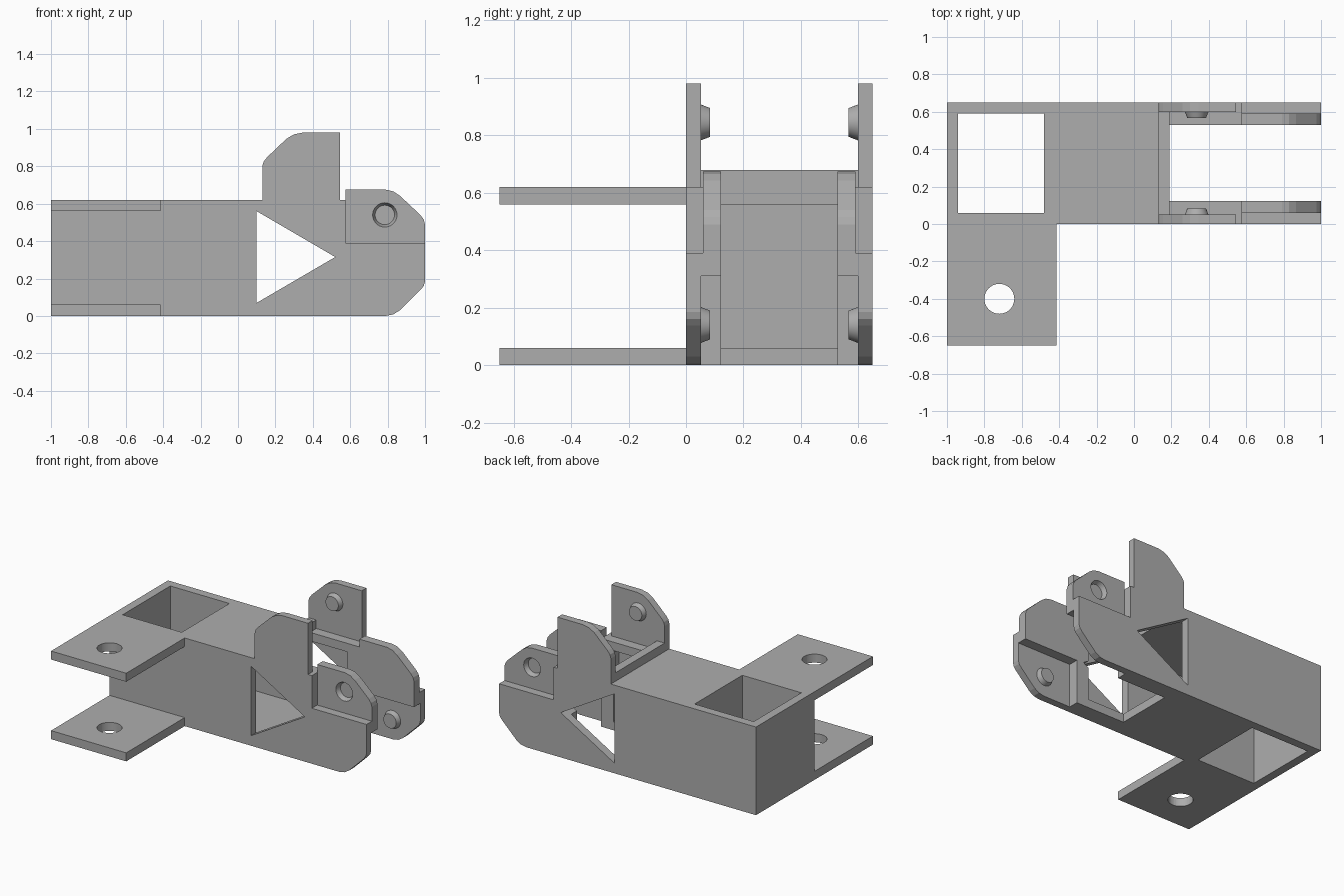
import bpy, bmesh, math
from mathutils import Matrix

if "Cube" in bpy.data.objects:
    bpy.data.objects.remove(bpy.data.objects["Cube"])

MID = 0.325  # mirror plane of the hinge arms

grey = bpy.data.materials.new("plain_grey")
grey.diffuse_color = (0.42, 0.42, 0.42, 1)
grey.use_nodes = True
grey.node_tree.nodes["Principled BSDF"].inputs["Base Color"].default_value = grey.diffuse_color


def finish(name, bm):
    """Store a bmesh as an object whose origin lies on the mirror plane."""
    bmesh.ops.recalc_face_normals(bm, faces=bm.faces[:])
    bm.transform(Matrix.Translation((0, -MID, 0)))
    me = bpy.data.meshes.new(name)
    bm.to_mesh(me)
    bm.free()
    me.materials.append(grey)
    ob = bpy.data.objects.new(name, me)
    ob.location.y = MID
    bpy.context.collection.objects.link(ob)
    return ob


def prism(name, points, y0, y1):
    """Extrude an XZ outline from y0 to y1."""
    bm = bmesh.new()
    face = bm.faces.new([bm.verts.new((x, y0, z)) for x, z in points])
    ext = bmesh.ops.extrude_face_region(bm, geom=[face])
    verts = [v for v in ext["geom"] if isinstance(v, bmesh.types.BMVert)]
    bmesh.ops.translate(bm, verts=verts, vec=(0, y1 - y0, 0))
    return finish(name, bm)


def box(name, x, y, z):
    return prism(name, [(x[0], z[0]), (x[1], z[0]), (x[1], z[1]), (x[0], z[1])], *y)


def cone(name, centre, r1, r2, depth, axis="Y"):
    """Tapered cylinder; r1 is the radius at the low end of the axis."""
    bm = bmesh.new()
    rot = Matrix.Rotation(-math.pi / 2, 4, "X") if axis == "Y" else Matrix()
    bmesh.ops.create_cone(bm, cap_ends=True, segments=40, radius1=r1, radius2=r2,
                          depth=depth, matrix=Matrix.Translation(centre) @ rot)
    return finish(name, bm)


def cut(ob, *cutters):
    for c in cutters:
        m = ob.modifiers.new("cut", "BOOLEAN")
        m.operation, m.solver, m.object = "DIFFERENCE", "EXACT", c
        c.hide_render = True
        c.hide_set(True)


def mirror(ob):
    m = ob.modifiers.new("both_sides", "MIRROR")
    m.use_axis = (False, True, False)
    m.use_mirror_merge = False


def smooth(ob):
    bpy.ops.object.select_all(action="DESELECT")
    ob.select_set(True)
    bpy.context.view_layer.objects.active = ob
    bpy.ops.object.shade_smooth_by_angle(angle=math.radians(25))


# Hollow main body with square well, inner cavity, open slot and side windows
body = box("main_body", (-1, 0.575), (0, 0.65), (0, 0.62))
cut(body,
    box("well_cutter", (-0.94, -0.48), (0.06, 0.59), (-0.1, 0.8)),
    box("cavity_cutter", (-0.42, 0.48), (0.06, 0.59), (0.06, 0.56)),
    box("slot_cutter", (0.19, 0.8), (0.122, 0.528), (-0.1, 0.8)),
    prism("window_cutter", [(0.1, 0.07), (0.52, 0.315), (0.1, 0.56)], -0.1, 0.75))

# Raised bar across the slot end
box("cross_bar", (0.13, 0.19), (0.052, 0.598), (0.62, 0.68))

# Two side flanges with a pin hole
for name, z in (("lower_flange", 0), ("upper_flange", 0.56)):
    flange = box(name, (-1, -0.415), (-0.65, 0), (z, z + 0.06))
    cut(flange, cone(name + "_hole_cutter", (-0.72, -0.4, z + 0.03), 0.08, 0.08, 0.2, "Z"))

# Upright tabs with rounded, sloped shoulder
mirror(prism("upright_tab", [(0.545, 0.62), (0.545, 0.98), (0.345, 0.98), (0.30, 0.971),
                             (0.26, 0.948), (0.155, 0.848), (0.137, 0.825), (0.13, 0.80),
                             (0.13, 0.62)], 0, 0.052))

# Hinge arms: outer step above, inner recess below, dimple outside
arm = prism("hinge_arm", [(0.575, 0), (0.79, 0), (0.83, 0.008), (0.865, 0.03),
                          (0.975, 0.138), (0.993, 0.16), (1, 0.185),
                          (1, 0.49), (0.993, 0.515), (0.975, 0.54),
                          (0.865, 0.643), (0.83, 0.666), (0.79, 0.675), (0.575, 0.675)], 0, 0.122)
cut(arm,
    box("outer_step_cutter", (0.5, 1.1), (-0.1, 0.06), (0.39, 0.8)),
    box("inner_recess_cutter", (0.5, 1.1), (0.052, 0.2), (-0.1, 0.31)),
    cone("dimple_cutter", (0.785, 0.075, 0.54), 0.066, 0.052, 0.034))
mirror(arm)

# Tapered pivot pegs
for name, x, z in (("arm_peg", 0.785, 0.14), ("tab_peg", 0.335, 0.845)):
    peg = cone(name, (x, 0.067, z), 0.063, 0.05, 0.034)
    smooth(peg)
    mirror(peg)
